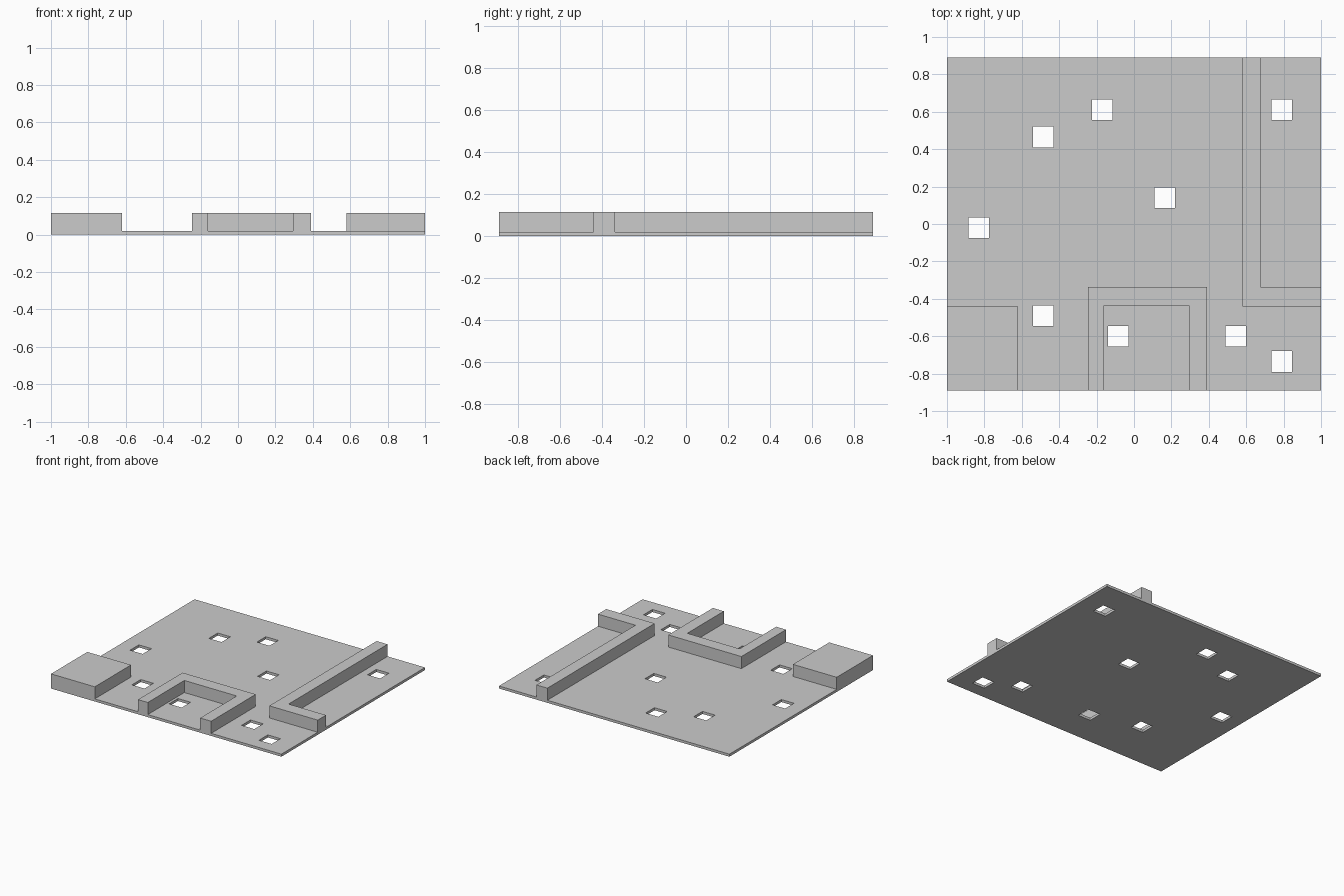
import bpy, bmesh

if "Cube" in bpy.data.objects:
    bpy.data.objects.remove(bpy.data.objects["Cube"])

HALF_Y, SLAB, TOP, HOLE = 0.89, 0.02, 0.115, 0.11


def prism(name, outlines, z0, z1):
    """Extrude counter-clockwise outlines from z0 to z1 as one object."""
    bm = bmesh.new()
    for pts in outlines:
        base = bm.faces.new([bm.verts.new((x, y, z0)) for x, y in pts])
        ext = bmesh.ops.extrude_face_region(bm, geom=[base], use_keep_orig=True)
        verts = [v for v in ext["geom"] if isinstance(v, bmesh.types.BMVert)]
        bmesh.ops.translate(bm, verts=verts, vec=(0, 0, z1 - z0))
    bmesh.ops.recalc_face_normals(bm, faces=bm.faces)
    mesh = bpy.data.meshes.new(name)
    bm.to_mesh(mesh)
    bm.free()
    obj = bpy.data.objects.new(name, mesh)
    bpy.context.collection.objects.link(obj)
    return obj


def rect(x0, x1, y0, y1):
    return [(x0, y0), (x1, y0), (x1, y1), (x0, y1)]


# Thin floor slab with square holes
floor = prism("floor_slab", [rect(-1, 1, -HALF_Y, HALF_Y)], 0, SLAB)
centres = [(-0.83, -0.02), (-0.485, 0.465), (-0.17, 0.61), (0.79, 0.61),
           (0.165, 0.14), (-0.485, -0.49), (-0.085, -0.6), (0.545, -0.6),
           (0.79, -0.735)]
h = HOLE / 2
cutter = prism("hole_cutter",
               [rect(x - h, x + h, y - h, y + h) for x, y in centres], -0.05, 0.07)
mod = floor.modifiers.new("holes", "BOOLEAN")
mod.operation, mod.solver, mod.object = "DIFFERENCE", "EXACT", cutter
bpy.context.view_layer.objects.active = floor
bpy.ops.object.modifier_apply(modifier=mod.name)
bpy.data.objects.remove(cutter, do_unlink=True)

# Solid block in the front left corner
prism("corner_block", [rect(-1, -0.62, -HALF_Y, -0.44)], SLAB, TOP)

# U-shaped wall open to the front
prism("u_wall", [[(-0.245, -HALF_Y), (-0.16, -HALF_Y), (-0.16, -0.437),
                  (0.295, -0.437), (0.295, -HALF_Y), (0.39, -HALF_Y),
                  (0.39, -0.337), (-0.245, -0.337)]], SLAB, TOP)

# L-shaped wall running to the back and right edges
prism("l_wall", [[(0.58, -0.44), (1, -0.44), (1, -0.337), (0.675, -0.337),
                  (0.675, HALF_Y), (0.58, HALF_Y)]], SLAB, TOP)
